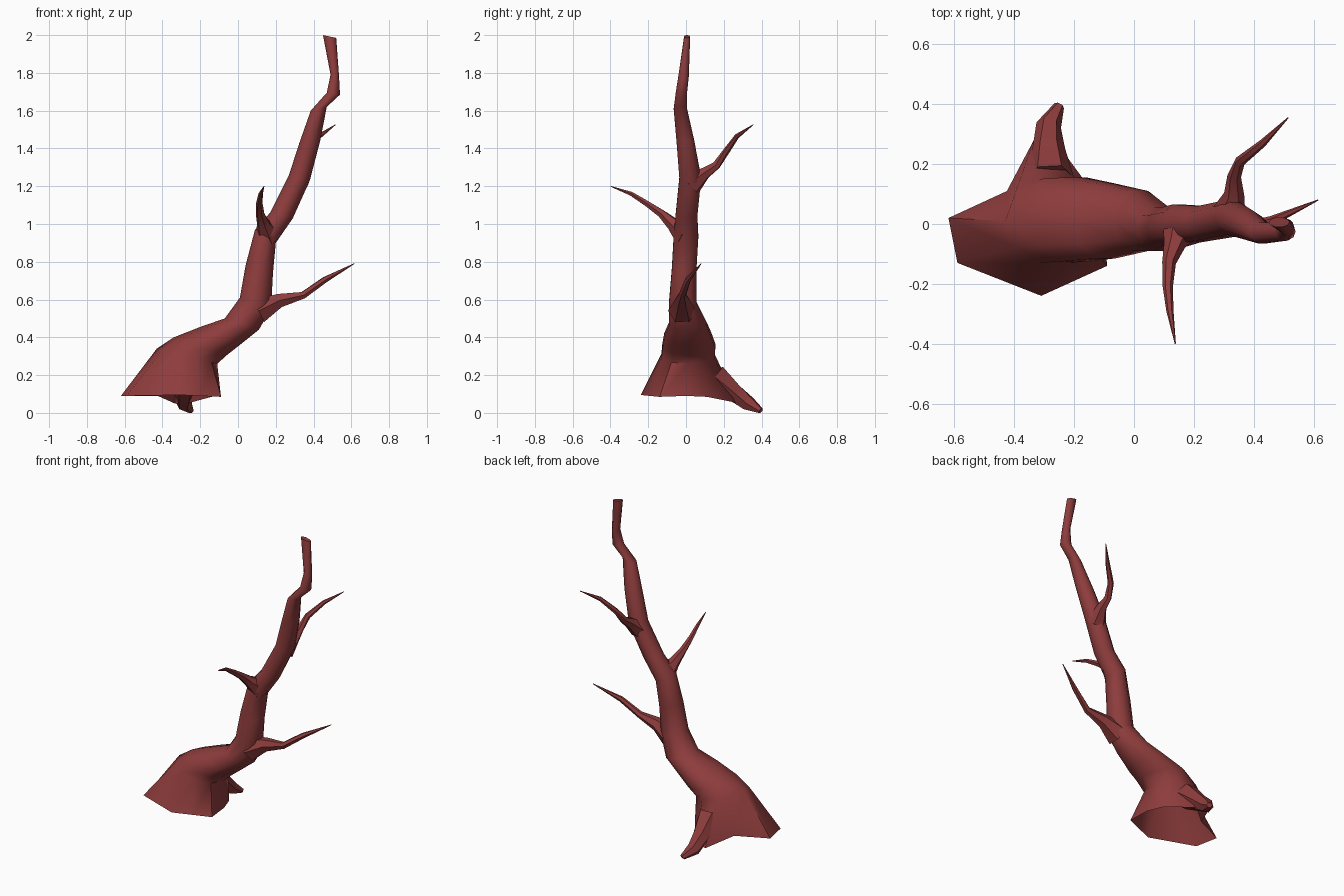
import bpy, bmesh, math
from mathutils import Vector

if "Cube" in bpy.data.objects:
    bpy.data.objects.remove(bpy.data.objects["Cube"])

bark = bpy.data.materials.new("bark")
bark.diffuse_color = (0.27, 0.045, 0.045, 1)
bark.use_nodes = True
bark.node_tree.nodes["Principled BSDF"].inputs["Base Color"].default_value = bark.diffuse_color


def skin(name, rings, cap_start=False):
    """Join rings of equal point count into a smooth tube, closed at its end."""
    bm = bmesh.new()
    loops = [[bm.verts.new(p) for p in ring] for ring in rings]
    n = len(loops[0])
    for a, b in zip(loops, loops[1:]):
        for i in range(n):
            j = (i + 1) % n
            bm.faces.new((a[i], a[j], b[j], b[i]))
    bm.faces.new(loops[-1])
    if cap_start:
        bm.faces.new(loops[0][::-1])
    mesh = bpy.data.meshes.new(name)
    bm.to_mesh(mesh)
    bm.free()
    obj = bpy.data.objects.new(name, mesh)
    bpy.context.collection.objects.link(obj)
    mesh.materials.append(bark)
    bpy.ops.object.select_all(action='DESELECT')
    obj.select_set(True)
    bpy.context.view_layer.objects.active = obj
    bpy.ops.object.shade_smooth_by_angle(angle=math.radians(50))
    return obj


def trunk_ring(xl, zl, xr, zr, y0, y1, n=10):
    """Slanted ellipse between a left and a right silhouette point."""
    c = Vector(((xl + xr) / 2, (y0 + y1) / 2, (zl + zr) / 2))
    u = Vector(((xr - xl) / 2, 0, (zr - zl) / 2))
    v = Vector((0, (y1 - y0) / 1.9, 0))
    angles = [2 * math.pi * i / n for i in range(n)]
    return [c + u * math.cos(a) + v * math.sin(a) for a in angles]


def limb(name, path, n=6):
    """Tapered tube along (x, y, z, radius) points."""
    pts = [Vector(p[:3]) for p in path]
    rings = []
    for i, c in enumerate(pts):
        t = (pts[min(i + 1, len(pts) - 1)] - pts[max(i - 1, 0)]).normalized()
        u = t.cross(Vector((0, 0, 1))).normalized()
        v = u.cross(t)
        ring = []
        for k in range(n):
            a = -2 * math.pi * k / n
            p = c + (u * math.cos(a) + v * math.sin(a)) * path[i][3]
            p.z = max(p.z, 0)
            ring.append(p)
        rings.append(ring)
    return skin(name, rings, True)


# Trunk: flared, open foot rising into a leaning stem
foot = [(-.10, 0, .09), (-.14, .11, .085), (-.25, .26, .055), (-.335, .28, .05),
        (-.425, .11, .09), (-.62, .02, .09), (-.59, -.13, .09),
        (-.31, -.24, .095), (-.2, -.19, .09), (-.09, -.14, .085)]
stem = [(-.43, .34, -.11, .26, -.13, .15),
        (-.34, .40, -.06, .305, -.125, .155),
        (-.20, .455, .01, .36, -.115, .135),
        (-.07, .50, .11, .44, -.09, .11),
        (.01, .61, .175, .55, -.09, .055),
        (.04, .78, .185, .74, -.075, .055),
        (.09, .97, .20, .90, -.065, .065),
        (.17, 1.06, .29, 1.03, -.055, .06),
        (.27, 1.26, .38, 1.23, -.035, .08),
        (.325, 1.43, .435, 1.44, -.05, .045),
        (.385, 1.60, .47, 1.62, -.065, .005),
        (.47, 1.695, .54, 1.685, -.055, .005),
        (.49, 1.79, .535, 1.78, -.04, .015),
        (.45, 2.0, .52, 1.985, -.01, .022)]
skin("trunk", [foot] + [trunk_ring(*r) for r in stem])

# Root reaching down behind the foot
limb("back_root", [(-.28, .15, .19, .08), (-.285, .25, .11, .055),
                   (-.285, .33, .05, .042), (-.25, .395, .01, .018)])

# Bare branches
limb("right_branch", [(.11, -.02, .54, .075), (.22, -.02, .595, .042),
                      (.345, -.02, .623, .021), (.46, .01, .705, .017),
                      (.615, .08, .79, .002)])
limb("front_branch", [(.16, .0, .94, .07), (.135, -.07, 1.0, .036),
                      (.117, -.13, 1.055, .023), (.113, -.21, 1.11, .017),
                      (.12, -.29, 1.16, .012), (.138, -.4, 1.2, .002)])
limb("back_branch", [(.315, .03, 1.21, .06), (.335, .10, 1.27, .034),
                     (.335, .16, 1.31, .023), (.355, .21, 1.38, .018),
                     (.43, .27, 1.465, .013), (.515, .355, 1.525, .002)])
